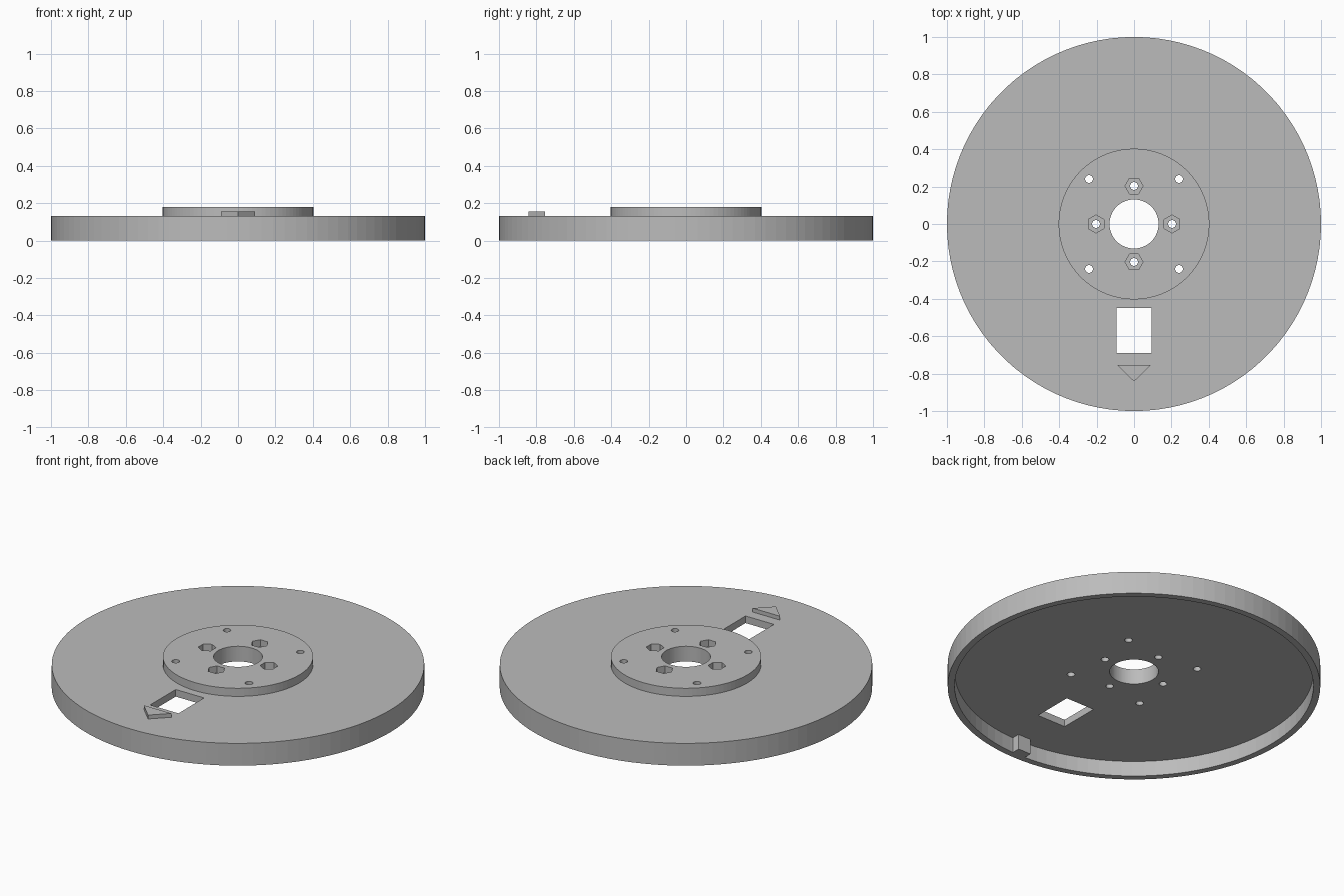
import bpy
import bmesh
from math import cos, sin, pi, tau
from mathutils import Matrix

cube = bpy.data.objects.get("Cube")
if cube:
    bpy.data.objects.remove(cube, do_unlink=True)

SEGMENTS = 100
PLATE_LOW, PLATE_TOP, HUB_TOP = 0.09, 0.132, 0.18

grey = bpy.data.materials.new("plain grey")
grey.use_nodes = True
colour = (0.5, 0.5, 0.5, 1)
grey.diffuse_color = colour
grey.node_tree.nodes["Principled BSDF"].inputs["Base Color"].default_value = colour


def finish(bm, name):
    """Turn a bmesh into a grey object."""
    bmesh.ops.recalc_face_normals(bm, faces=bm.faces)
    mesh = bpy.data.meshes.new(name)
    bm.to_mesh(mesh)
    bm.free()
    mesh.materials.append(grey)
    obj = bpy.data.objects.new(name, mesh)
    bpy.context.collection.objects.link(obj)
    return obj


def add_prism(bm, points, low, high):
    """Extrude a flat outline from one height to another."""
    base = bm.faces.new([bm.verts.new((x, y, low)) for x, y in points])
    top = bmesh.ops.extrude_face_region(bm, geom=[base], use_keep_orig=True)
    verts = [v for v in top["geom"] if isinstance(v, bmesh.types.BMVert)]
    bmesh.ops.translate(bm, verts=verts, vec=(0, 0, high - low))


def polygon(cx, cy, radius, sides, turn=0):
    return [(cx + radius * cos(turn + tau * i / sides),
             cy + radius * sin(turn + tau * i / sides)) for i in range(sides)]


def rectangle(x, y0, y1):
    return [(-x, y0), (x, y0), (x, y1), (-x, y1)]


def lathe(profile, name):
    """Revolve a closed profile of (radius, height) around z."""
    bm = bmesh.new()
    rings = []
    for i in range(SEGMENTS):
        turn = Matrix.Rotation(tau * i / SEGMENTS, 3, "Z")
        rings.append([bm.verts.new(turn @ Matrix.Translation((r, 0, z)).translation)
                      for r, z in profile])
    count = len(profile)
    for i, ring in enumerate(rings):
        after = rings[(i + 1) % SEGMENTS]
        for j in range(count):
            k = (j + 1) % count
            bm.faces.new((ring[j], after[j], after[k], ring[k]))
    return finish(bm, name)


def cut(target, cutter):
    """Subtract the cutter, then discard it."""
    mod = target.modifiers.new("cut", "BOOLEAN")
    mod.operation = "DIFFERENCE"
    mod.solver = "EXACT"
    mod.object = cutter
    cutter.hide_render = True
    bpy.context.view_layer.objects.active = target
    bpy.ops.object.modifier_apply(modifier=mod.name)
    bpy.data.objects.remove(cutter, do_unlink=True)


# Dished disc with raised hub and centre bore
disc = lathe([(0.131, PLATE_LOW), (0.963, PLATE_LOW), (0.963, 0), (1, 0),
              (1, PLATE_TOP), (0.403, PLATE_TOP), (0.403, HUB_TOP),
              (0.131, HUB_TOP)], "dished_disc")

# Hexagonal nut pockets in the hub
pockets = bmesh.new()
for i in range(4):
    a = i * pi / 2
    add_prism(pockets, polygon(0.203 * cos(a), 0.203 * sin(a), 0.048, 6, a + pi / 2),
              HUB_TOP - 0.04, HUB_TOP + 0.1)
cut(disc, finish(pockets, "pocket_cutter"))

# Bolt holes on two circles, and the rectangular window
holes = bmesh.new()
for i in range(8):
    a = i * pi / 4
    r = 0.34 if i % 2 else 0.203
    add_prism(holes, polygon(r * cos(a), r * sin(a), 0.021, 24), 0, 0.3)
add_prism(holes, rectangle(0.093, -0.69, -0.45), 0, 0.3)
cut(disc, finish(holes, "hole_cutter"))

# Raised triangular pointer on the top face
pointer = bmesh.new()
add_prism(pointer, [(-0.09, -0.753), (0, -0.842), (0.09, -0.753)], PLATE_TOP, 0.155)
finish(pointer, "pointer")

# Locating lug inside the rim
lug = bmesh.new()
add_prism(lug, rectangle(0.042, -0.966, -0.914), 0, PLATE_LOW)
finish(lug, "rim_lug")
